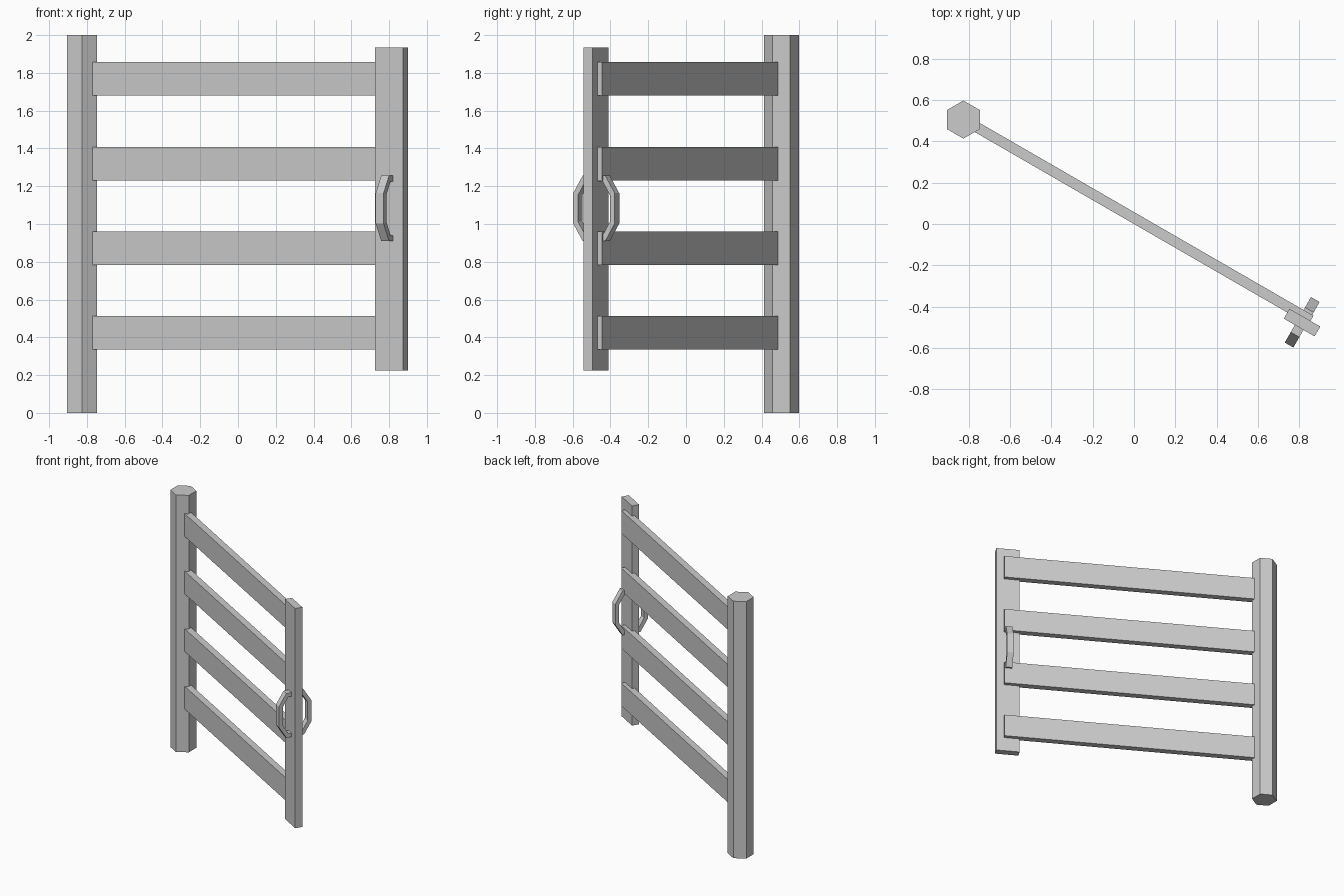
import bpy, bmesh
from math import radians
from mathutils import Matrix

if "Cube" in bpy.data.objects:
    bpy.data.objects.remove(bpy.data.objects["Cube"])

# Gate frame: local x runs along the rails, local y is the gate's back
SWING = Matrix.Rotation(radians(-30), 4, 'Z')


def finish(name, bm):
    bmesh.ops.recalc_face_normals(bm, faces=bm.faces)
    mesh = bpy.data.meshes.new(name)
    bm.to_mesh(mesh)
    bm.free()
    obj = bpy.data.objects.new(name, mesh)
    bpy.context.collection.objects.link(obj)
    return obj


def box(name, x, y, z):
    bm = bmesh.new()
    bmesh.ops.create_cube(bm, size=1)
    for v in bm.verts:
        for i, (lo, hi) in enumerate((x, y, z)):
            v.co[i] = lo if v.co[i] < 0 else hi
    finish(name, bm).matrix_world = SWING


def handle(name, side):
    # Bent C-shaped grip: (distance from board middle, height), upper half
    outer = [(0.015, 0.173), (0.069, 0.173), (0.127, 0.08)]
    inner = [(0.097, 0.071), (0.053, 0.143), (0.015, 0.143)]
    low = lambda pts: [(d, -h) for d, h in reversed(pts)]
    profile = outer + low(outer) + low(inner) + inner
    bm = bmesh.new()
    face = bm.faces.new([bm.verts.new((0.918, -0.005 + side * d, 1.083 + h))
                         for d, h in profile])
    ext = bmesh.ops.extrude_face_region(bm, geom=[face], use_keep_orig=True)
    moved = [e for e in ext['geom'] if isinstance(e, bmesh.types.BMVert)]
    bmesh.ops.translate(bm, verts=moved, vec=(0.048, 0, 0))
    finish(name, bm).matrix_world = SWING


# Hexagonal hinge post
bm = bmesh.new()
bmesh.ops.create_cone(bm, cap_ends=True, segments=6, radius1=0.092,
                      radius2=0.092, depth=2)
flat = min(abs(v.co.x) for v in bm.verts)
if flat > 0.01:  # turn so corners point along y
    bmesh.ops.rotate(bm, verts=bm.verts, matrix=Matrix.Rotation(radians(30), 3, 'Z'))
finish("hinge_post", bm).location = (-0.825, 0.505, 1)

# Four rails
for i in range(4):
    z = 0.424 + 0.448 * i
    box(f"rail_{i + 1}", (-0.95, 0.9735), (0.0, 0.05), (z - 0.0885, z + 0.0885))

# Upright end board
box("end_board", (0.856, 1.028), (-0.034, 0.021), (0.225, 1.935))

# Handles on both sides
handle("front_handle", -1)
handle("back_handle", 1)
